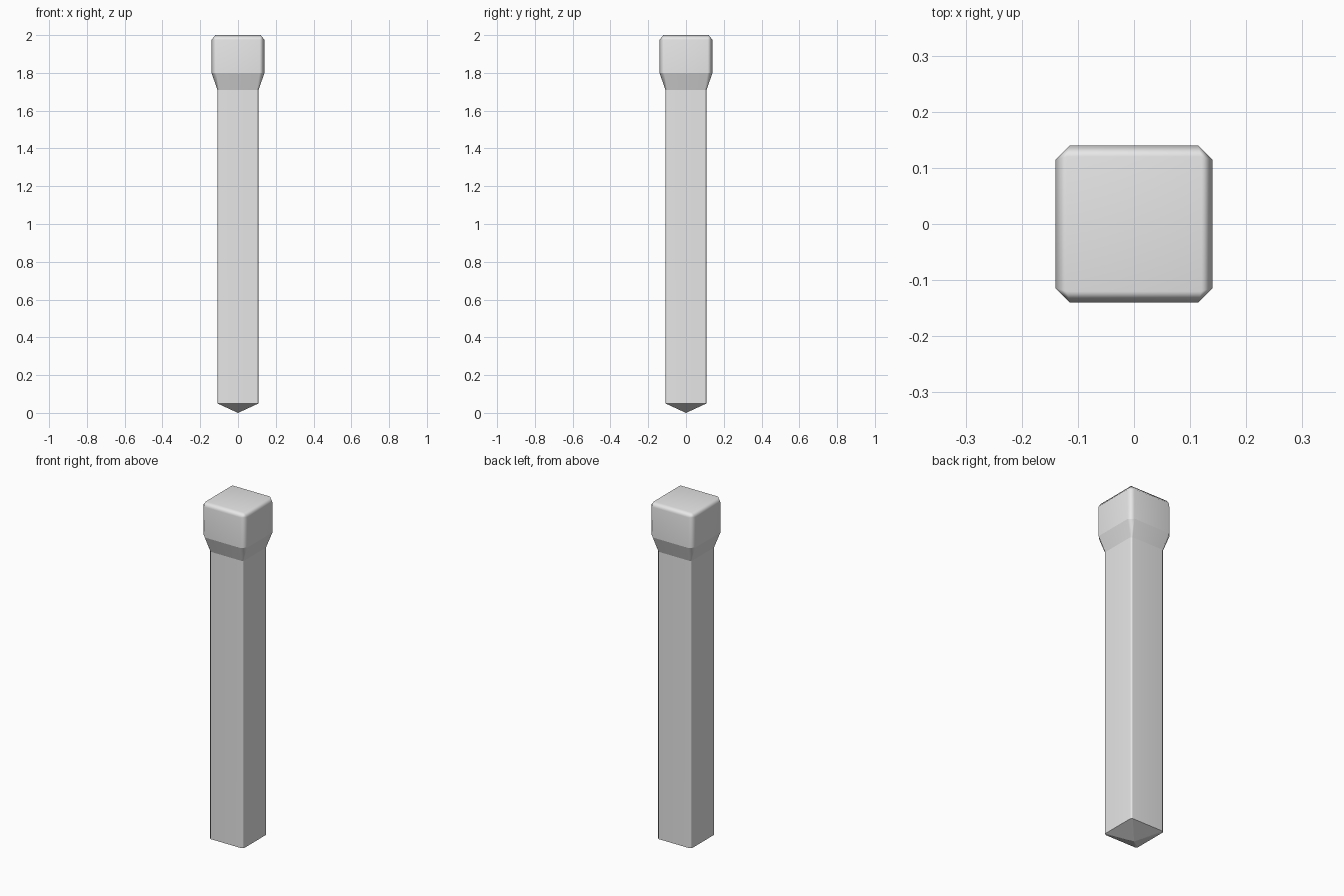
import bpy
import bmesh

cube = bpy.data.objects.get("Cube")
if cube:
    bpy.data.objects.remove(cube, do_unlink=True)

# Plain grey for the whole post
grey = bpy.data.materials.new("plain_grey")
grey.use_nodes = True
colour = (0.8, 0.8, 0.8, 1)
grey.diffuse_color = colour
grey.node_tree.nodes["Principled BSDF"].inputs["Base Color"].default_value = colour

bm = bmesh.new()


def chamfered_ring(half, cut, z):
    """Square outline with its four corners cut off."""
    i = half - cut
    outline = [(i, -half), (half, -i), (half, i), (i, half),
               (-i, half), (-half, i), (-half, -i), (-i, -half)]
    return [bm.verts.new((x, y, z)) for x, y in outline]


# Shaft and flared head: half width, corner cut, height, crease
sections = [
    (0.109, 0.010, 0.05, True),
    (0.109, 0.010, 1.71, True),
    (0.140, 0.026, 1.80, True),
    (0.140, 0.026, 1.975, False),
]
rings = [chamfered_ring(h, c, z) for h, c, z, _ in sections]
for low, high in zip(rings, rings[1:]):
    for k in range(8):
        n = (k + 1) % 8
        bm.faces.new((low[k], low[n], high[n], high[k]))

# Pointed foot
tip = bm.verts.new((0, 0, 0))
for k in range(8):
    bm.faces.new((rings[0][(k + 1) % 8], rings[0][k], tip))

# Square top with a bevelled rim and triangular corners
t = 0.12
cap = [bm.verts.new((x, y, 2.0)) for x, y in ((t, -t), (t, t), (-t, t), (-t, -t))]
bm.faces.new(cap)
rim = rings[-1]
for k in range(4):
    n = (k + 1) % 4
    bm.faces.new((rim[2 * k], rim[2 * k + 1], cap[k]))
    bm.faces.new((rim[2 * k + 1], rim[(2 * k + 2) % 8], cap[n], cap[k]))

# Smooth bevels, with creases around the foot and the flare
for face in bm.faces:
    face.smooth = True
for ring, section in zip(rings, sections):
    if section[3]:
        for k in range(8):
            bm.edges.get((ring[k], ring[(k + 1) % 8])).smooth = False
for edge in tip.link_edges:
    edge.smooth = False
bmesh.ops.recalc_face_normals(bm, faces=bm.faces)

mesh = bpy.data.meshes.new("post")
bm.to_mesh(mesh)
bm.free()
mesh.materials.append(grey)
post = bpy.data.objects.new("post", mesh)
bpy.context.collection.objects.link(post)

# Keep the broad faces flat and let only the bevels blend
blend = post.modifiers.new("flat_faces", "WEIGHTED_NORMAL")
blend.keep_sharp = True
